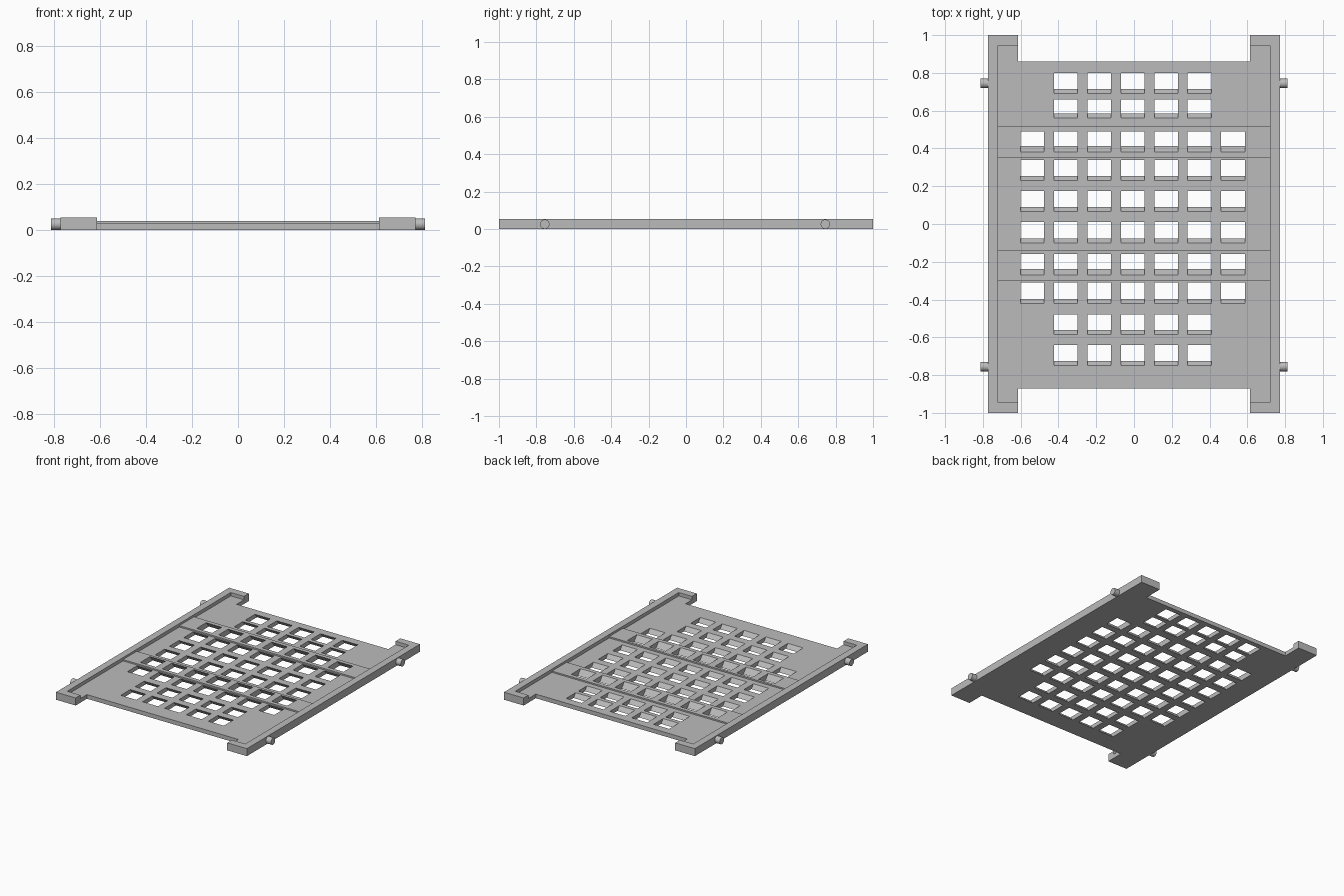
import bpy, bmesh, math
from mathutils import Vector, Matrix

if "Cube" in bpy.data.objects:
    bpy.data.objects.remove(bpy.data.objects["Cube"], do_unlink=True)

grey = bpy.data.materials.new("plain grey")
grey.use_nodes = True
colour = (0.5, 0.5, 0.5, 1)
grey.diffuse_color = colour
grey.node_tree.nodes["Principled BSDF"].inputs["Base Color"].default_value = colour


def add_prism(bm, points, offset):
    """Extrude a closed outline of 3D points along an offset."""
    face = bm.faces.new([bm.verts.new(p) for p in points])
    grown = bmesh.ops.extrude_face_region(bm, geom=[face])["geom"]
    verts = [g for g in grown if isinstance(g, bmesh.types.BMVert)]
    bmesh.ops.translate(bm, verts=verts, vec=Vector(offset))


def finish(bm, name):
    bmesh.ops.recalc_face_normals(bm, faces=bm.faces)
    mesh = bpy.data.meshes.new(name)
    bm.to_mesh(mesh)
    bm.free()
    mesh.materials.append(grey)
    obj = bpy.data.objects.new(name, mesh)
    bpy.context.collection.objects.link(obj)
    return obj


FLOOR, BAND, RIM = 0.03, 0.04, 0.055
INNER_X, INNER_Y = 0.72, 0.945

# Floor with two raised cross bands, as a stepped side profile
profile = [(-INNER_Y, 0), (-INNER_Y, FLOOR)]
for start, end in ((-0.30, -0.14), (0.35, 0.52)):
    profile += [(start, FLOOR), (start, BAND), (end, BAND), (end, FLOOR)]
profile += [(INNER_Y, FLOOR), (INNER_Y, 0)]
bm = bmesh.new()
add_prism(bm, [(-INNER_X, y, z) for y, z in profile], (2 * INNER_X, 0, 0))
floor = finish(bm, "perforated_floor")

# Cutter: slanted holes, row by row, plus the end notches
bm = bmesh.new()
SLANT, PITCH, HALF, MIDDLE = 0.8, 0.177, 0.0625, -0.007
LOW, HIGH = -0.02, 0.07
rows = [(0.69, 0.80, 2, FLOOR), (0.56, 0.66, 2, FLOOR), (0.38, 0.49, 3, BAND),
        (0.23, 0.34, 3, FLOOR), (0.065, 0.175, 3, FLOOR), (-0.10, 0.01, 3, FLOOR),
        (-0.27, -0.16, 3, BAND), (-0.42, -0.31, 3, FLOOR),
        (-0.585, -0.48, 2, FLOOR), (-0.75, -0.64, 2, FLOOR)]
for front, back, side, top in rows:
    def at(y, z):
        return y + (top - z) * SLANT
    for col in range(-side, side + 1):
        x = MIDDLE + col * PITCH - HALF
        add_prism(bm, [(x, at(front, LOW), LOW), (x, at(back, LOW), LOW),
                       (x, at(back, HIGH), HIGH), (x, at(front, HIGH), HIGH)],
                  (2 * HALF, 0, 0))
for near, far in ((-1.1, -0.87), (0.86, 1.1)):
    add_prism(bm, [(-0.613, near, LOW), (-0.613, far, LOW),
                   (-0.613, far, HIGH), (-0.613, near, HIGH)], (1.226, 0, 0))
cutter = finish(bm, "hole_cutter")
cutter.hide_render = True

cut = floor.modifiers.new("holes", "BOOLEAN")
cut.operation, cut.solver, cut.object = "DIFFERENCE", "EXACT", cutter
bpy.context.view_layer.objects.active = floor
floor.select_set(True)
bpy.ops.object.modifier_apply(modifier=cut.name)
bpy.data.objects.remove(cutter, do_unlink=True)

# Side rails with returned corners, and the round pivot pins
for side, label in ((1, "left"), (-1, "right")):
    outline = [(0.613, -1), (0.772, -1), (0.772, 1), (0.613, 1),
               (0.613, INNER_Y), (INNER_X, INNER_Y),
               (INNER_X, -INNER_Y), (0.613, -INNER_Y)]
    bm = bmesh.new()
    add_prism(bm, [(side * x, y, 0) for x, y in outline], (0, 0, RIM))
    finish(bm, label + "_side_rail")
    for y, place in ((-0.755, "front"), (0.745, "back")):
        bm = bmesh.new()
        bmesh.ops.create_cone(
            bm, cap_ends=True, segments=32, radius1=0.025, radius2=0.025, depth=0.06,
            matrix=Matrix.Translation((side * 0.782, y, 0.026))
            @ Matrix.Rotation(math.pi / 2, 4, "Y"))
        pin = finish(bm, f"{place}_{label}_pin")
        bpy.ops.object.select_all(action="DESELECT")
        pin.select_set(True)
        bpy.context.view_layer.objects.active = pin
        bpy.ops.object.shade_smooth_by_angle(angle=math.radians(30))
